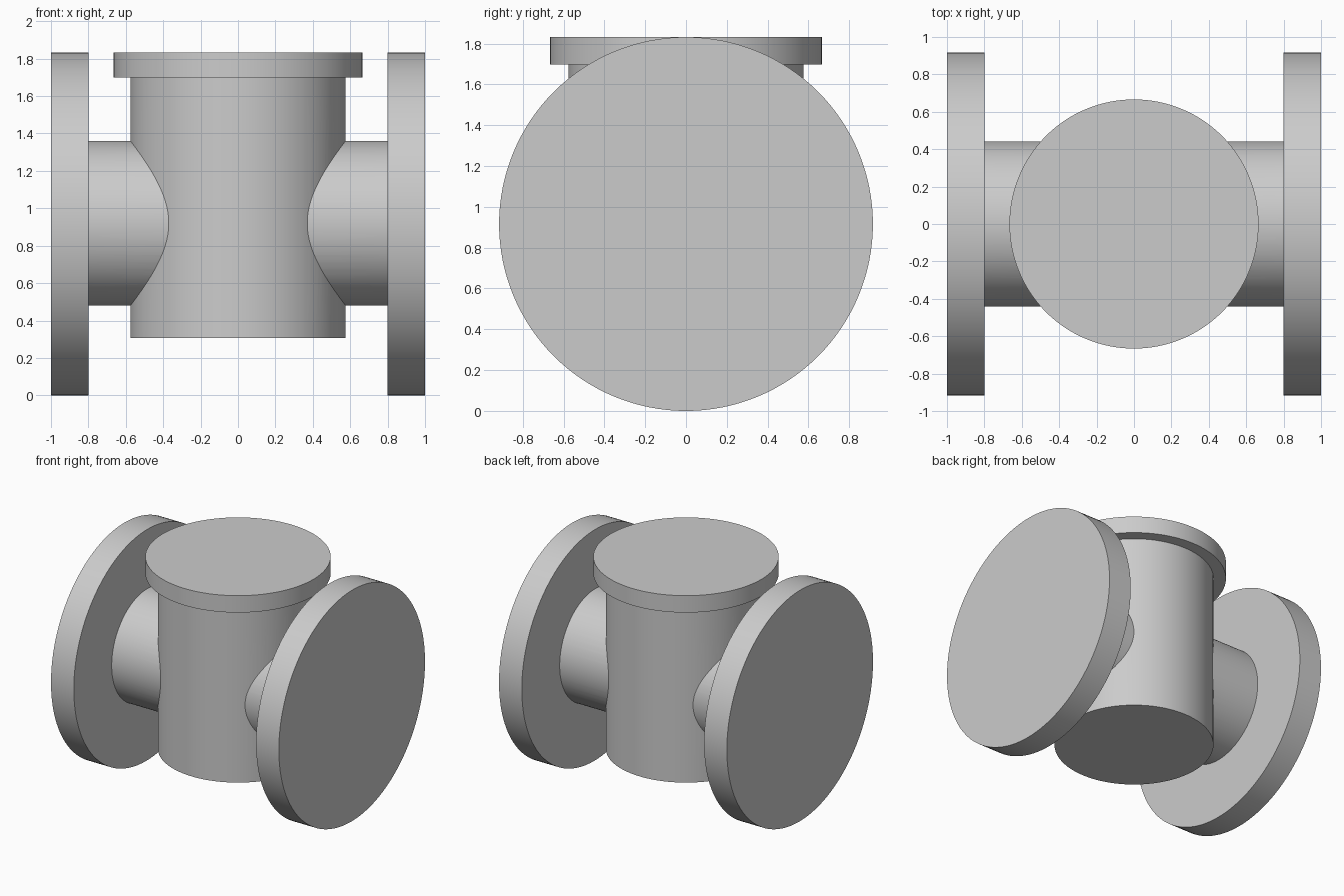
import bpy
import math

if "Cube" in bpy.data.objects:
    bpy.data.objects.remove(bpy.data.objects["Cube"])

SEGMENTS = 128

grey = bpy.data.materials.new("plain_grey")
grey.diffuse_color = (0.6, 0.6, 0.6, 1)
grey.use_nodes = True
grey.node_tree.nodes["Principled BSDF"].inputs["Base Color"].default_value = grey.diffuse_color


def cylinder(name, radius, start, end, axis="Z", centre=0.0):
    """Cylinder from start to end along z, or along x at height centre."""
    mid = (start + end) / 2
    along_x = axis == "X"
    bpy.ops.mesh.primitive_cylinder_add(
        vertices=SEGMENTS, radius=radius, depth=end - start,
        location=(mid, 0, centre) if along_x else (0, 0, mid),
        rotation=(0, math.pi / 2, 0) if along_x else (0, 0, 0))
    obj = bpy.context.object
    obj.name = name
    obj.data.materials.append(grey)
    return obj


def union(target, part):
    """Weld a part into the target so no hidden inner walls remain."""
    mod = target.modifiers.new("union", "BOOLEAN")
    mod.operation = "UNION"
    mod.solver = "EXACT"
    mod.object = part
    bpy.context.view_layer.objects.active = target
    bpy.ops.object.modifier_apply(modifier=mod.name)
    bpy.data.objects.remove(part, do_unlink=True)


# Upright barrel with its overhanging cap
body = cylinder("valve_body", 0.576, 0.307, 1.75)
union(body, cylinder("cap", 0.666, 1.698, 1.832))

# Cross pipe through the barrel
union(body, cylinder("cross_pipe", 0.441, -0.9, 0.9, "X", 0.92))

# Large end flanges
for side, start in (("left", -1.0), ("right", 0.8)):
    union(body, cylinder(side + "_flange", 0.916, start, start + 0.2, "X", 0.916))

# Smooth curved walls, crisp rims
bpy.ops.object.select_all(action="DESELECT")
body.select_set(True)
bpy.context.view_layer.objects.active = body
bpy.ops.object.shade_smooth_by_angle(angle=math.radians(30))
